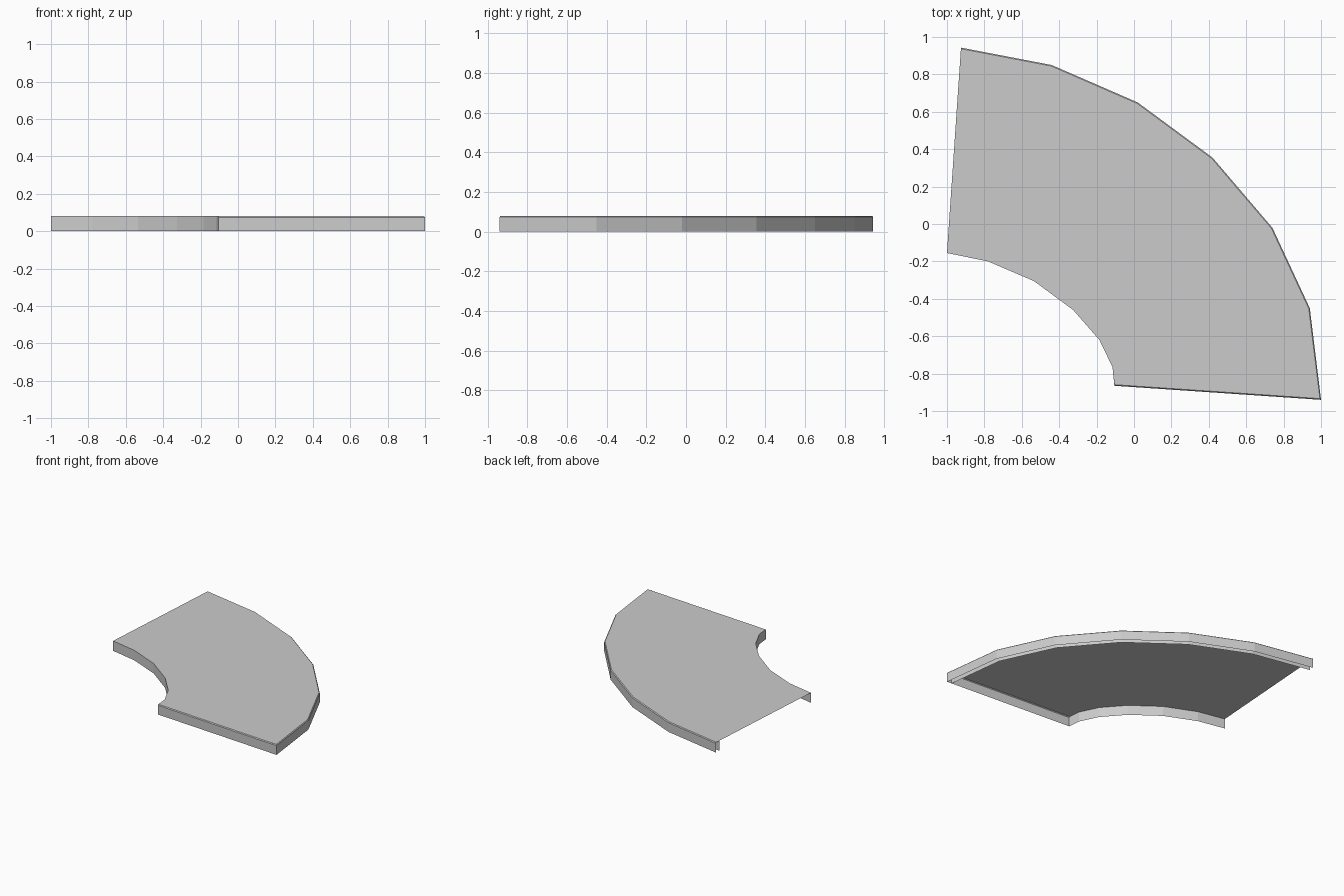
import bpy, bmesh
from mathutils import Vector

if "Cube" in bpy.data.objects:
    bpy.data.objects.remove(bpy.data.objects["Cube"])

H = 0.08      # overall height
C = 0.006     # small chamfer on outer and front edges
LIP = 0.04    # inset of the second rim wall

outer = [Vector(p) for p in [(-0.925, 0.943), (-0.44, 0.85), (0.02, 0.65), (0.42, 0.355),
                             (0.74, -0.02), (0.94, -0.45), (1.0, -0.94)]]
inner = [Vector(p) for p in [(-1.0, -0.155), (-0.78, -0.20), (-0.535, -0.305), (-0.325, -0.46),
                             (-0.185, -0.62), (-0.115, -0.765), (-0.105, -0.865)]]


def inset(distance):
    """Outer path moved towards the inner path."""
    return [o + (i - o).normalized() * distance for o, i in zip(outer, inner)]


def at(path, z):
    return [(p.x, p.y, z) for p in path]


def strips(name, bands):
    """Object made of ruled bands, each between two equally long 3D paths."""
    bm = bmesh.new()
    for a, b in bands:
        va = [bm.verts.new(p) for p in a]
        vb = [bm.verts.new(p) for p in b]
        for k in range(len(a) - 1):
            bm.faces.new((va[k], vb[k], vb[k + 1], va[k + 1]))
    bmesh.ops.remove_doubles(bm, verts=bm.verts, dist=0.0005)
    mesh = bpy.data.meshes.new(name)
    bm.to_mesh(mesh)
    bm.free()
    obj = bpy.data.objects.new(name, mesh)
    bpy.context.collection.objects.link(obj)
    return obj


# Inset edge of the top sheet, also pulled back from the front end
top_out = inset(C)
top_out[-1] = top_out[-1] + Vector((0, C))
top_in = inner[:-1] + [inner[-1] + Vector((0, C))]

# Top sheet with chamfered outer and front edges, plus its single outside skirts
front_top = [top_in[-1], top_out[-1]]
front = [inner[-1], outer[-1]]
strips("curved_cover", [
    (at(top_in, H), at(top_out, H)),
    (at(top_out, H), at(outer, H - C)),
    (at(outer, H - C), at(outer, 0)),
    (at(inner[::-1], H - C), at(inner[::-1], 0)),
    (at(top_in[::-1], H), at(inner[::-1], H - C)),
    (at(front_top[::-1], H), at(front[::-1], H - C)),
    (at(front[::-1], H - C), at(front[::-1], 0)),
])

# Second wall hanging inside the outer rim
rim = inset(LIP)
strips("inner_rim_wall", [(at(rim, H), at(rim, 0))])
